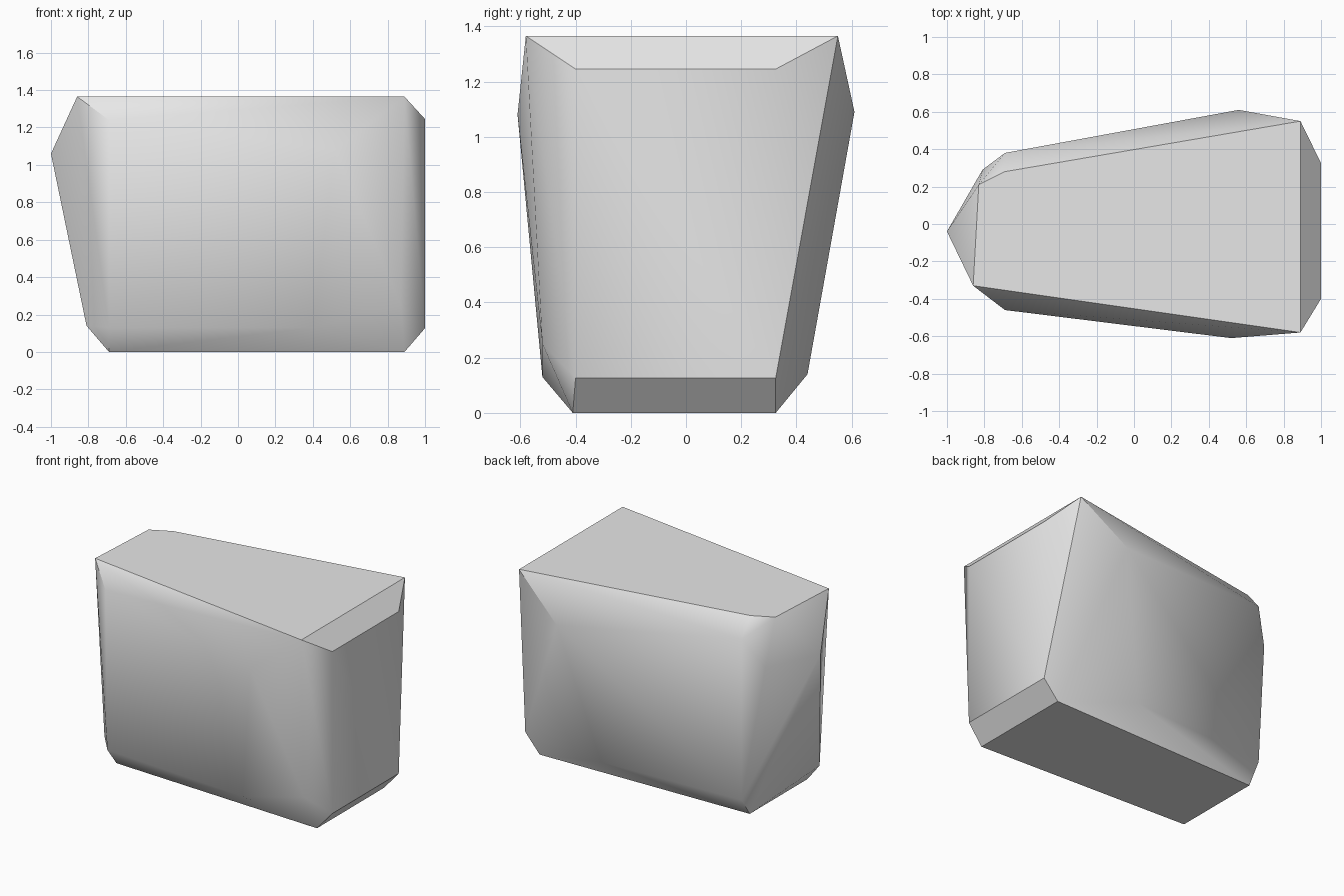
import bpy
import bmesh
import math

default_cube = bpy.data.objects.get("Cube")
if default_cube:
    bpy.data.objects.remove(default_cube, do_unlink=True)


def make_material(name, colour):
    material = bpy.data.materials.new(name)
    material.use_nodes = True
    material.diffuse_color = colour
    shader = next(n for n in material.node_tree.nodes if n.type == "BSDF_PRINCIPLED")
    shader.inputs["Base Color"].default_value = colour
    return material


def hull_object(name, corner_groups, material):
    """Wrap the tightest convex skin around the chiselled corners."""
    bm = bmesh.new()
    for group in corner_groups:
        for corner in group:
            bm.verts.new(corner)
    result = bmesh.ops.convex_hull(bm, input=list(bm.verts))
    loose = {g for g in result["geom_interior"] + result["geom_unused"]
             if isinstance(g, bmesh.types.BMVert)}
    bmesh.ops.delete(bm, geom=list(loose), context="VERTS")
    bmesh.ops.dissolve_limit(bm, angle_limit=math.radians(1),
                             verts=list(bm.verts), edges=list(bm.edges))
    bmesh.ops.recalc_face_normals(bm, faces=list(bm.faces))
    mesh = bpy.data.meshes.new(name)
    bm.to_mesh(mesh)
    bm.free()
    mesh.materials.append(material)
    obj = bpy.data.objects.new(name, mesh)
    bpy.context.collection.objects.link(obj)
    return obj


# Flat top, wider towards +x
top_z = 1.365
top = [(x, y, top_z) for x, y in
       [(-.86, -.33), (.89, -.58), (.89, .55), (-.69, .28), (-.83, .21)]]

# Flat base
base = [(x, y, 0) for x, y in
        [(.89, -.41), (.89, .325), (-.69, .29), (-.69, -.34)]]

# Upright rectangular face on the broad end
broad_end = [(1, y, z) for y in (-.4, .325) for z in (.127, 1.245)]

# Chipped corners of the two long sides and the narrow end
front_side = [(-.69, -.46, 1.24), (-.69, -.44, .13), (.52, -.61, 1.08),
              (.4, -.52, .13), (.87, -.52, .25)]
back_side = [(-.69, .38, 1.24), (-.69, .38, .13), (.56, .61, 1.09),
             (.34, .44, .14)]
narrow_end = [(-1, -.04, 1.06), (-.81, -.3, .14), (-.81, .29, 1.04)]

grey = make_material("stone grey", (.8, .8, .8, 1))
block = hull_object("stone_block",
                    [top, base, broad_end, front_side, back_side, narrow_end], grey)

# Soft shading across shallow chips, crisp lines on the steep ones
bpy.ops.object.select_all(action="DESELECT")
block.select_set(True)
bpy.context.view_layer.objects.active = block
bpy.ops.object.shade_smooth_by_angle(angle=math.radians(35))
